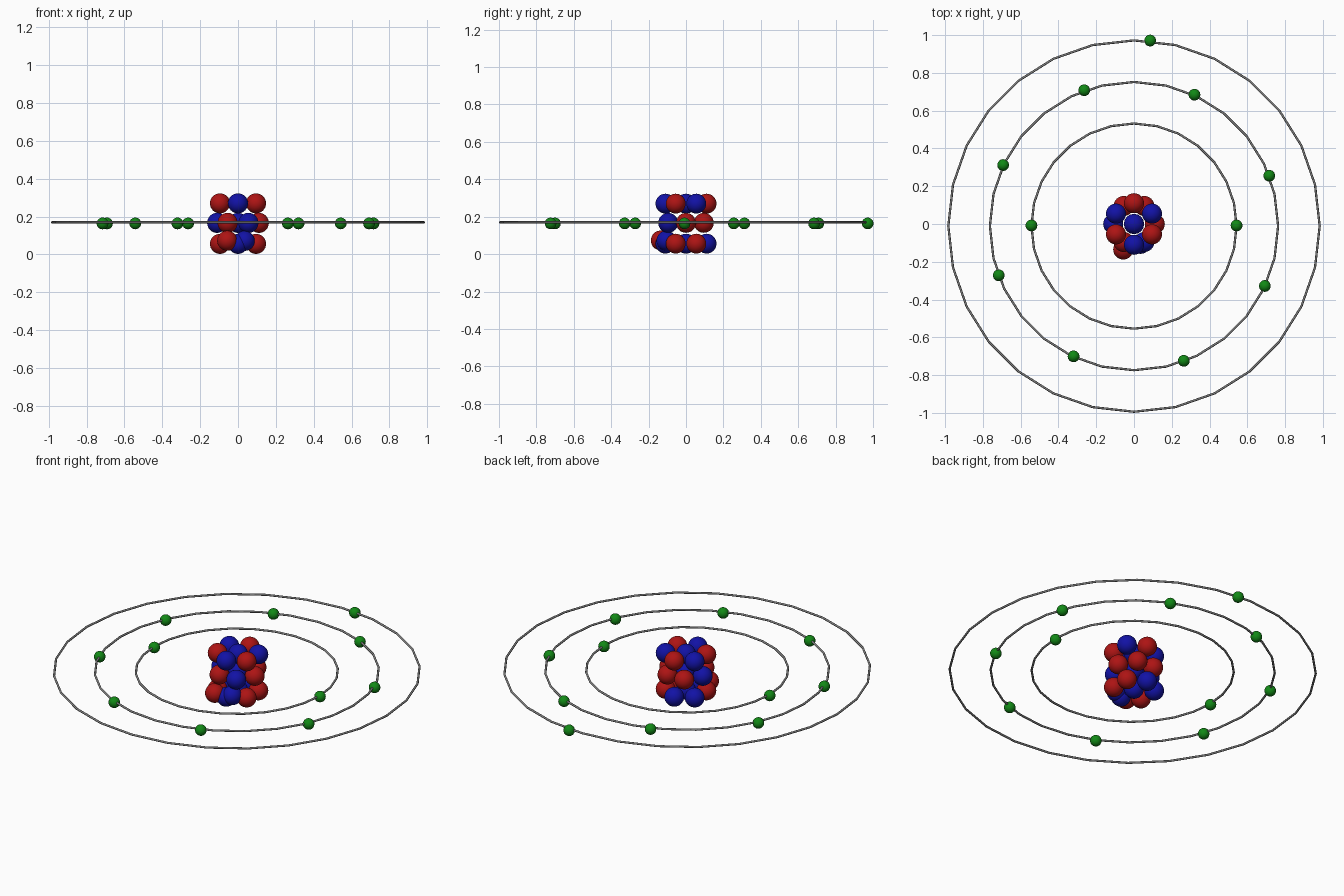
import bpy
import math

if "Cube" in bpy.data.objects:
    bpy.data.objects.remove(bpy.data.objects["Cube"])

CY = -0.011      # shared centre line of the orbits
RING_Z = 0.17
HEX = 0.11       # spacing of balls in a nucleus layer


def material(name, rgb):
    m = bpy.data.materials.new(name)
    m.diffuse_color = (*rgb, 1.0)
    m.use_nodes = True
    m.node_tree.nodes["Principled BSDF"].inputs["Base Color"].default_value = m.diffuse_color
    return m


RED = material("red", (0.42, 0.007, 0.007))
BLUE = material("blue", (0.006, 0.006, 0.38))
GREEN = material("green", (0.006, 0.25, 0.008))
GREY = material("grey", (0.22, 0.22, 0.22))


def ball(name, loc, radius, mat):
    bpy.ops.mesh.primitive_uv_sphere_add(segments=32, ring_count=16,
                                         radius=radius, location=loc)
    ob = bpy.context.object
    ob.name = name
    ob.data.materials.append(mat)
    bpy.ops.object.shade_smooth()


def orbit(name, radius):
    bpy.ops.mesh.primitive_torus_add(location=(0, CY, RING_Z), major_segments=28,
                                     minor_segments=8, major_radius=radius,
                                     minor_radius=0.006)
    ob = bpy.context.object
    ob.name = name
    ob.data.materials.append(GREY)
    bpy.ops.object.shade_smooth_by_angle(angle=math.radians(50))


def nucleon(loc, mat):
    ball("proton" if mat == RED else "neutron", loc, 0.053, mat)


# Nucleus: three layers of six balls around a centre ball
# (height, first angle, colours counter-clockwise)
layers = [
    (0.270, 30, "BRBRBR"),
    (0.167, 0, "RRRBRB"),
    (0.056, 30, "RBBRBR"),
]
for z, start, colours in layers:
    nucleon((0, 0, z), BLUE)
    for i, c in enumerate(colours):
        a = math.radians(start + 60 * i)
        nucleon((HEX * math.cos(a), HEX * math.sin(a), z), RED if c == "R" else BLUE)

# Two extra balls low on the front
nucleon((-0.057, -0.135, 0.073), RED)
nucleon((0.035, -0.105, 0.072), BLUE)

# Orbit rings and their electrons: (name, radius, count, first angle)
shells = [
    ("inner_orbit", 0.543, 2, 0),
    ("middle_orbit", 0.763, 8, 20.2),
    ("outer_orbit", 0.983, 1, 85),
]
for name, radius, count, start in shells:
    orbit(name, radius)
    for i in range(count):
        a = math.radians(start + 360 * i / count)
        ball("electron", (radius * math.cos(a), CY + 0.003 + radius * math.sin(a), 0.164),
             0.031, GREEN)
